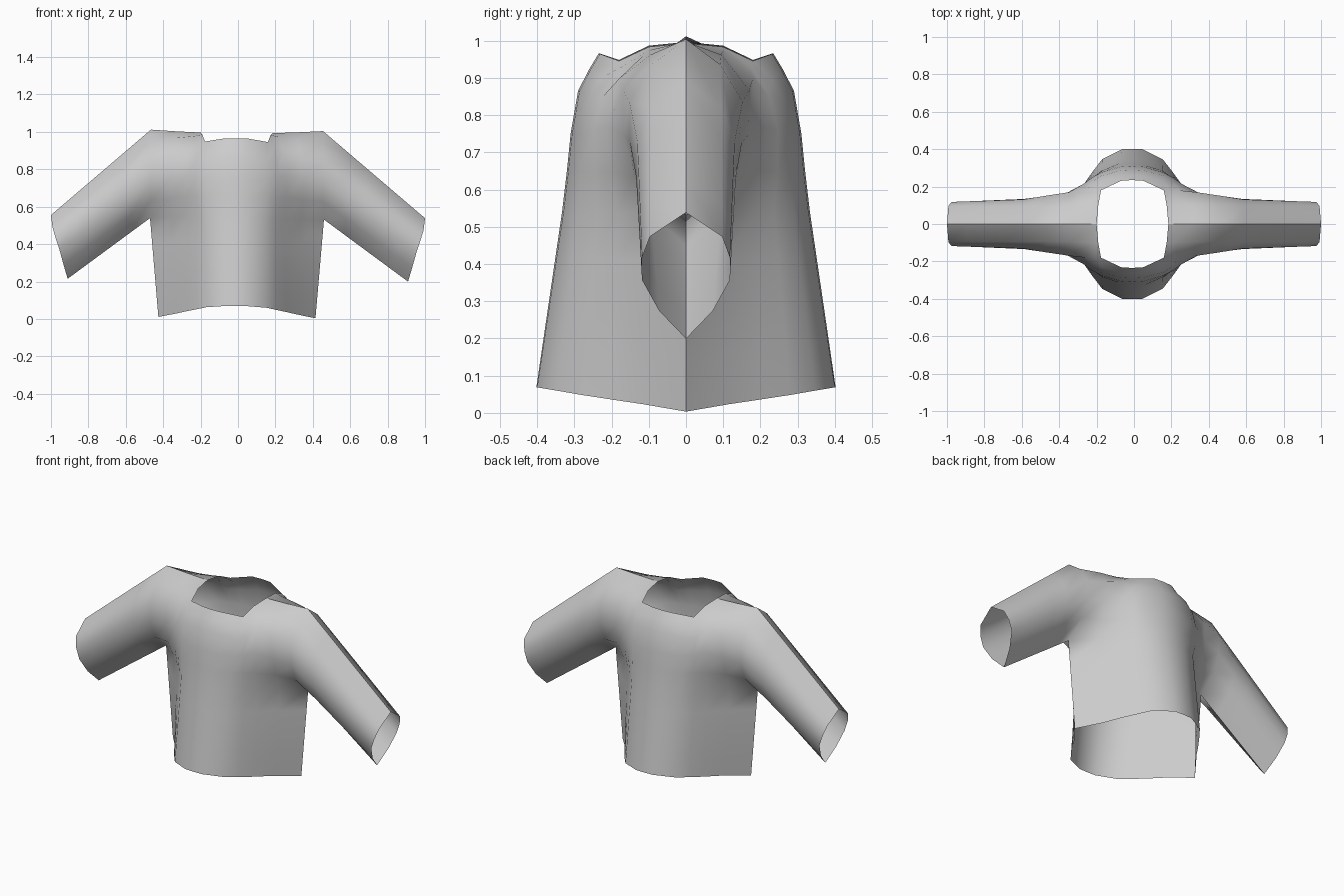
import bpy
import bmesh
from mathutils import Vector

cube = bpy.data.objects.get("Cube")
if cube:
    bpy.data.objects.remove(cube, do_unlink=True)

# Cloth colour
cloth = bpy.data.materials.new("grey_cloth")
cloth.use_nodes = True
GREY = (0.6, 0.6, 0.6, 1.0)
cloth.diffuse_color = GREY
shader = cloth.node_tree.nodes["Principled BSDF"]
shader.inputs["Base Color"].default_value = GREY
shader.inputs["Roughness"].default_value = 0.8


def profile(*points):
    """A column of cloth running from the top edge downwards."""
    return [Vector(p) for p in points]


def shifted(column, offset):
    return [p + Vector(offset) for p in column]


def blend(first, second, t):
    return [a.lerp(b, t) for a, b in zip(first, second)]


# Chest columns from the neckline down to armpit height (one quarter)
centre = profile((0, .235, .965), (0, .262, .92), (0, .29, .865),
                 (0, .31, .75), (0, .32, .65), (0, .333, .54))
near_centre = shifted(centre, (.06, -.004, 0))
neck_corner = profile((.168, .18, .947), (.165, .23, .9), (.165, .258, .85),
                      (.165, .276, .75), (.162, .284, .65), (.16, .29, .54))
neck_bend = profile((.183, .1, .985), (.2, .175, .93), (.215, .225, .85),
                    (.217, .248, .76), (.215, .245, .65), (.21, .237, .54))
neck_side = profile((.192, 0, .995), (.22, .1, .976), (.25, .18, .9),
                    (.265, .213, .77), (.265, .203, .65), (.26, .185, .54))
mid_shoulder = profile((.32, 0, 1), (.325, .095, .965), (.34, .17, .87),
                       (.35, .168, .75), (.355, .14, .64), (.345, .098, .54))
shoulder = profile((.46, 0, 1.008), (.46, .092, .94), (.46, .152, .84),
                   (.46, .15, .73), (.46, .114, .63), (.465, 0, .535))
chest = [centre, near_centre, neck_corner, neck_bend, neck_side,
         mid_shoulder, shoulder]

# Sleeve columns from the shoulder past the upper arm to the cuff
cuff = profile((1, 0, .547), (.992, .097, .482), (.975, .118, .425),
               (.955, .118, .365), (.932, .072, .282), (.91, 0, .207))
upper_arm = blend(shoulder, cuff, .25)
for point, depth in zip(upper_arm, (0, .094, .131, .134, .095, 0)):
    point.y = depth
sleeve = [shoulder] + [blend(upper_arm, cuff, i / 4) for i in range(5)]

# Lower body rows from armpit height to the hem
hem = profile((0, .402, .069), (.055, .4, .069), (.162, .346, .061),
              (.213, .28, .05), (.262, .212, .04), (.325, .115, .026),
              (.42, 0, .007))
armpit_row = [column[-1] for column in chest]
lower_rows = [blend(armpit_row, hem, i / 4) for i in range(5)]
lower_body = [list(column) for column in zip(*lower_rows)]


def add_panel(bm, columns, sx, sy):
    """Skin a grid of columns, mirrored into one quarter of the garment."""
    grid = [[bm.verts.new((p.x * sx, p.y * sy, p.z)) for p in column]
            for column in columns]
    for left, right in zip(grid, grid[1:]):
        for r in range(len(left) - 1):
            loop = [left[r], right[r], right[r + 1], left[r + 1]]
            if sx * sy < 0:
                loop.reverse()
            face = bm.faces.new(loop)
            face.smooth = True


# Mirror the panels to all four quarters and sew them together
bm = bmesh.new()
for sx in (1, -1):
    for sy in (1, -1):
        for panel in (chest, sleeve, lower_body):
            add_panel(bm, panel, sx, sy)
bmesh.ops.remove_doubles(bm, verts=bm.verts[:], dist=0.0005)

# Sharp seams where the front and back halves meet
for edge in bm.edges:
    if all(abs(v.co.y) < 0.001 for v in edge.verts):
        edge.smooth = False

# The garment hangs slightly lower on its left and leans to its right
for v in bm.verts:
    v.co.z -= 0.0085 * v.co.x
    v.co.x -= 0.01 * (1 - abs(v.co.x))

mesh = bpy.data.meshes.new("shirt")
bm.to_mesh(mesh)
bm.free()
mesh.materials.append(cloth)
shirt = bpy.data.objects.new("shirt", mesh)
bpy.context.scene.collection.objects.link(shirt)
